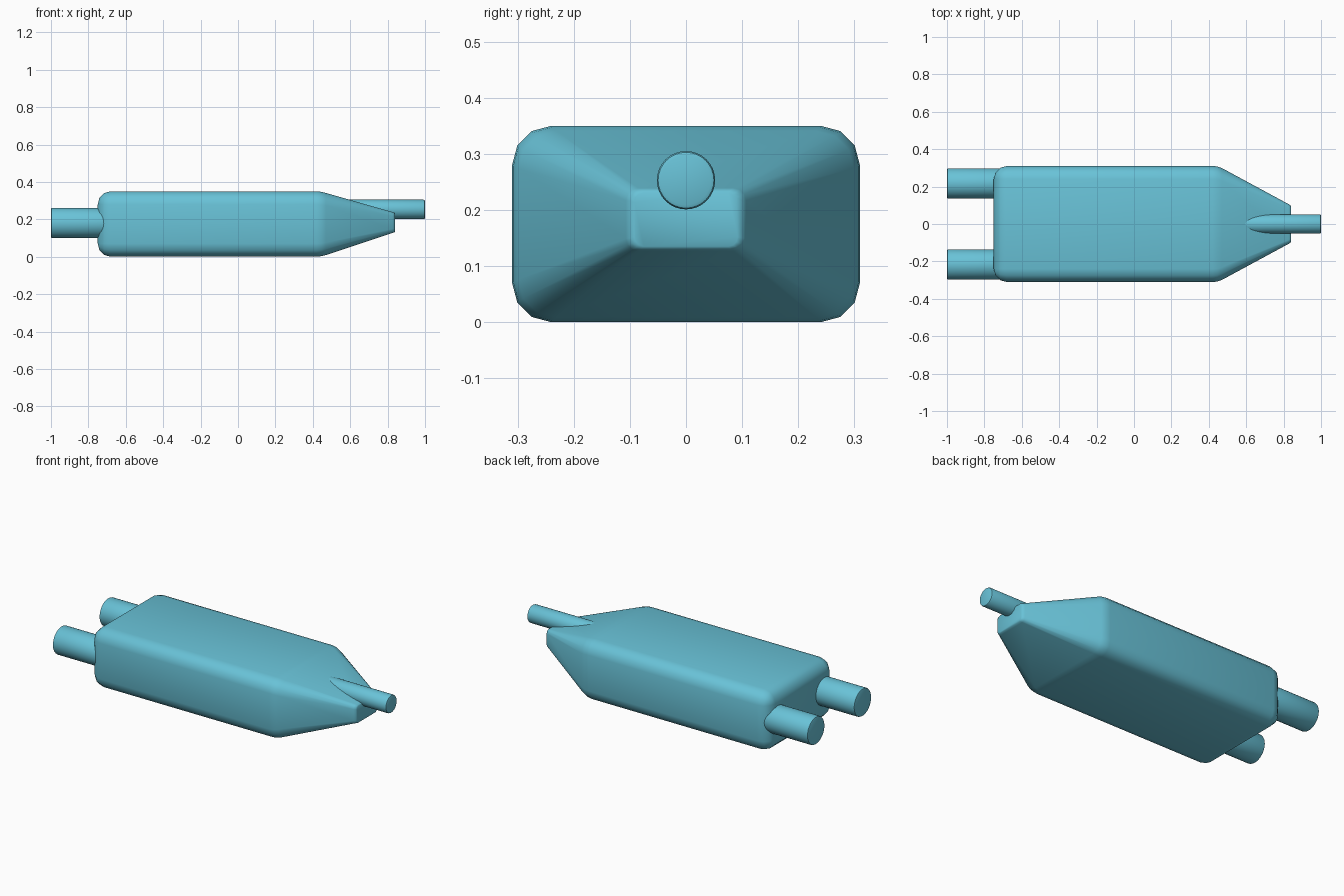
import bpy, bmesh, math
from mathutils import Matrix

if "Cube" in bpy.data.objects:
    bpy.data.objects.remove(bpy.data.objects["Cube"])

teal = bpy.data.materials.new("light_teal")
teal.diffuse_color = (0.14, 0.54, 0.68, 1)
teal.use_nodes = True
teal.node_tree.nodes["Principled BSDF"].inputs["Base Color"].default_value = teal.diffuse_color


def finish(name, bm, angle):
    bmesh.ops.remove_doubles(bm, verts=bm.verts, dist=0.0005)
    bmesh.ops.recalc_face_normals(bm, faces=bm.faces)
    mesh = bpy.data.meshes.new(name)
    bm.to_mesh(mesh)
    bm.free()
    mesh.materials.append(teal)
    ob = bpy.data.objects.new(name, mesh)
    bpy.context.collection.objects.link(ob)
    bpy.ops.object.select_all(action='DESELECT')
    ob.select_set(True)
    bpy.context.view_layer.objects.active = ob
    bpy.ops.object.shade_smooth_by_angle(angle=math.radians(angle))
    return ob


def section(bm, x, hy, hz, r, zc):
    """Rounded rectangle across the x axis, three segments per corner."""
    ring = []
    for k, (sy, sz) in enumerate([(1, 1), (-1, 1), (-1, -1), (1, -1)]):
        for i in range(4):
            a = math.pi / 2 * (k + i / 3)
            ring.append(bm.verts.new((x, sy * (hy - r) + r * math.cos(a),
                                      zc + sz * (hz - r) + r * math.sin(a))))
    return ring


def pipe(name, x0, x1, y, z, r):
    """Closed pipe along x with softened rims."""
    bm = bmesh.new()
    bmesh.ops.create_cone(bm, cap_ends=True, segments=32, radius1=r, radius2=r,
                          depth=abs(x1 - x0),
                          matrix=Matrix.Translation(((x0 + x1) / 2, y, z))
                          @ Matrix.Rotation(math.pi / 2, 4, 'Y'))
    rims = [e for e in bm.edges if any(len(f.verts) > 4 for f in e.link_faces)]
    bmesh.ops.bevel(bm, geom=rims, offset=0.008, segments=2, profile=0.5,
                    affect='EDGES')
    return finish(name, bm, 40)


# Muffler body: rounded rear, straight box, tapered nose
HY, HZ, R = 0.31, 0.175, 0.07
profile = []
for i in range(4):
    t = math.pi / 2 * (1 - i / 3)
    d = R * (1 - math.cos(t))
    profile.append((-0.68 - R * math.sin(t), HY - d, HZ - d, R - d, 0.175))
profile += [
    (0.42, HY, HZ, R, 0.175),
    (0.445, 0.308, 0.172, 0.069, 0.175),
    (0.47, 0.299, 0.166, 0.067, 0.175),
    (0.825, 0.107, 0.056, 0.022, 0.183),
    (0.836, 0.101, 0.053, 0.02, 0.183),
    (0.84, 0.092, 0.048, 0.017, 0.183),
]
bm = bmesh.new()
rings = [section(bm, *p) for p in profile]
for a, b in zip(rings, rings[1:]):
    for i in range(len(a)):
        j = (i + 1) % len(a)
        bm.faces.new((a[i], a[j], b[j], b[i]))
bm.faces.new(rings[0])
bm.faces.new(rings[-1])
finish("muffler_body", bm, 40)

# Twin outlet pipes and the single inlet pipe
for side, label in ((-1, "front"), (1, "back")):
    pipe("outlet_pipe_" + label, -1.0, -0.62, side * 0.217, 0.18, 0.081)
pipe("inlet_pipe", 0.55, 1.0, 0, 0.253, 0.052)
